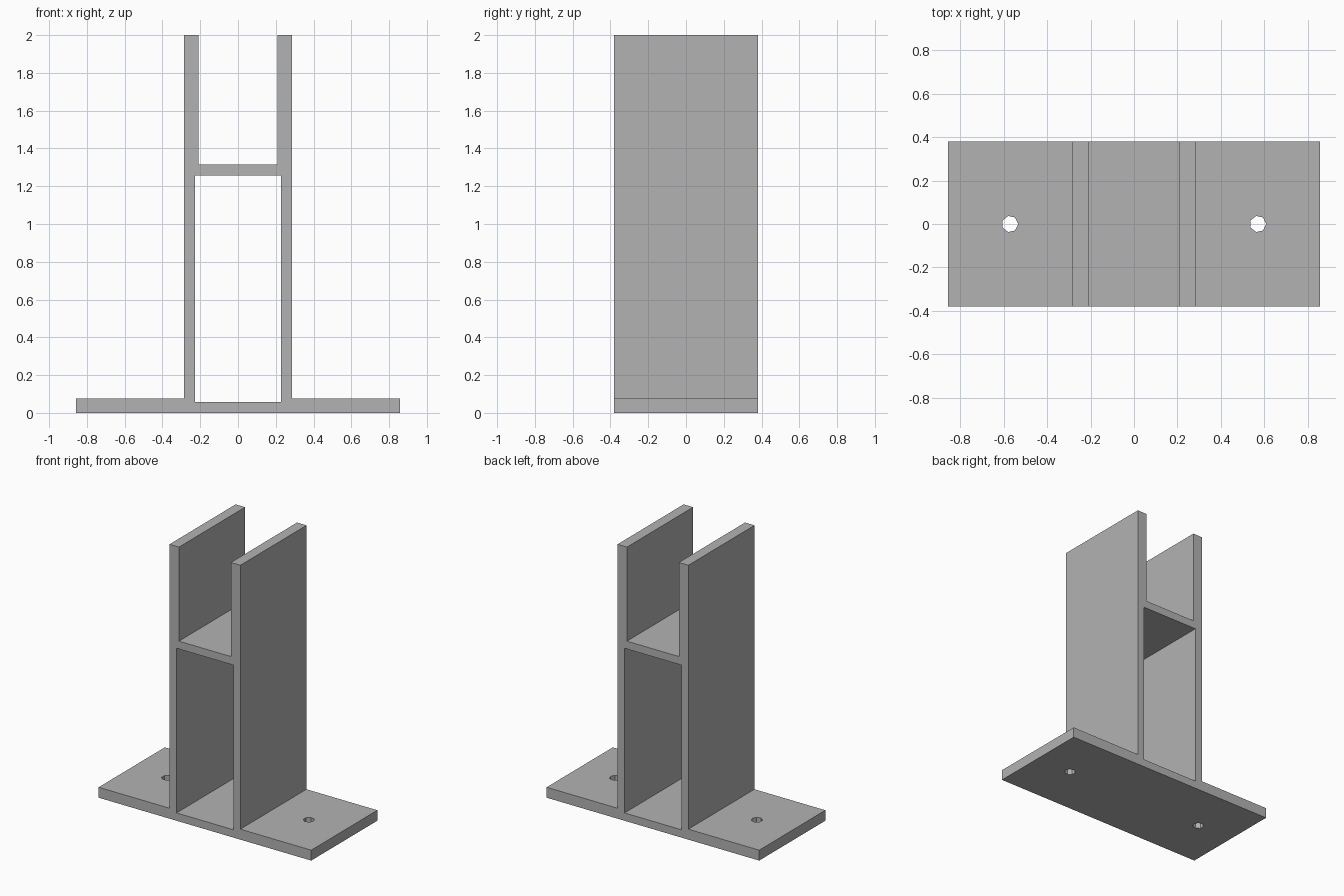
import bpy, bmesh, math

cube = bpy.data.objects.get("Cube")
if cube:
    bpy.data.objects.remove(cube, do_unlink=True)

U = 2 / 105            # one design unit; the bracket is 105 units tall
DEPTH = 40

grey = bpy.data.materials.new("light_grey")
grey.use_nodes = True
grey.diffuse_color = (0.45, 0.45, 0.45, 1)
grey.node_tree.nodes["Principled BSDF"].inputs["Base Color"].default_value = grey.diffuse_color


def prism(name, outline, start, direction):
    """Extrude a closed outline of 3D points along a direction."""
    bm = bmesh.new()
    face = bm.faces.new([bm.verts.new([(p + s) * U for p, s in zip(pt, start)]) for pt in outline])
    made = bmesh.ops.extrude_face_region(bm, geom=[face])["geom"]
    verts = [g for g in made if isinstance(g, bmesh.types.BMVert)]
    bmesh.ops.translate(bm, verts=verts, vec=[d * U for d in direction])
    bmesh.ops.recalc_face_normals(bm, faces=bm.faces)
    mesh = bpy.data.meshes.new(name)
    bm.to_mesh(mesh)
    bm.free()
    mesh.materials.append(grey)
    obj = bpy.data.objects.new(name, mesh)
    bpy.context.collection.objects.link(obj)
    return obj


def cut(target, cutter):
    """Subtract the cutter from the target and discard it."""
    cutter.hide_render = True
    mod = target.modifiers.new("cut", "BOOLEAN")
    mod.operation, mod.solver, mod.object = "DIFFERENCE", "EXACT", cutter
    bpy.context.view_layer.objects.active = target
    bpy.ops.object.modifier_apply(modifier=mod.name)
    bpy.data.objects.remove(cutter, do_unlink=True)


# Body: mirrored half profile of foot plate, uprights and shelf top
half = [(45, 0), (45, 4), (15, 4), (15, 105), (11, 105), (11, 69)]
profile = half + [(-x, z) for x, z in reversed(half)]
body = prism("bracket_body", [(x, 0, z) for x, z in profile], (0, -DEPTH / 2, 0), (0, DEPTH, 0))

# Rectangular tunnel between the uprights, under the shelf
tunnel = [(-12, 0, 3), (12, 0, 3), (12, 0, 66), (-12, 0, 66)]
cut(body, prism("tunnel_cutter", tunnel, (0, -DEPTH, 0), (0, 2 * DEPTH, 0)))

# Screw holes through the foot plate
SIDES = 7
ring = [(2 * math.cos(math.tau * i / SIDES), 2 * math.sin(math.tau * i / SIDES), 0) for i in range(SIDES)]
for x in (-30, 30):
    cut(body, prism("hole_cutter", ring, (x, 0, -2), (0, 0, 8)))
